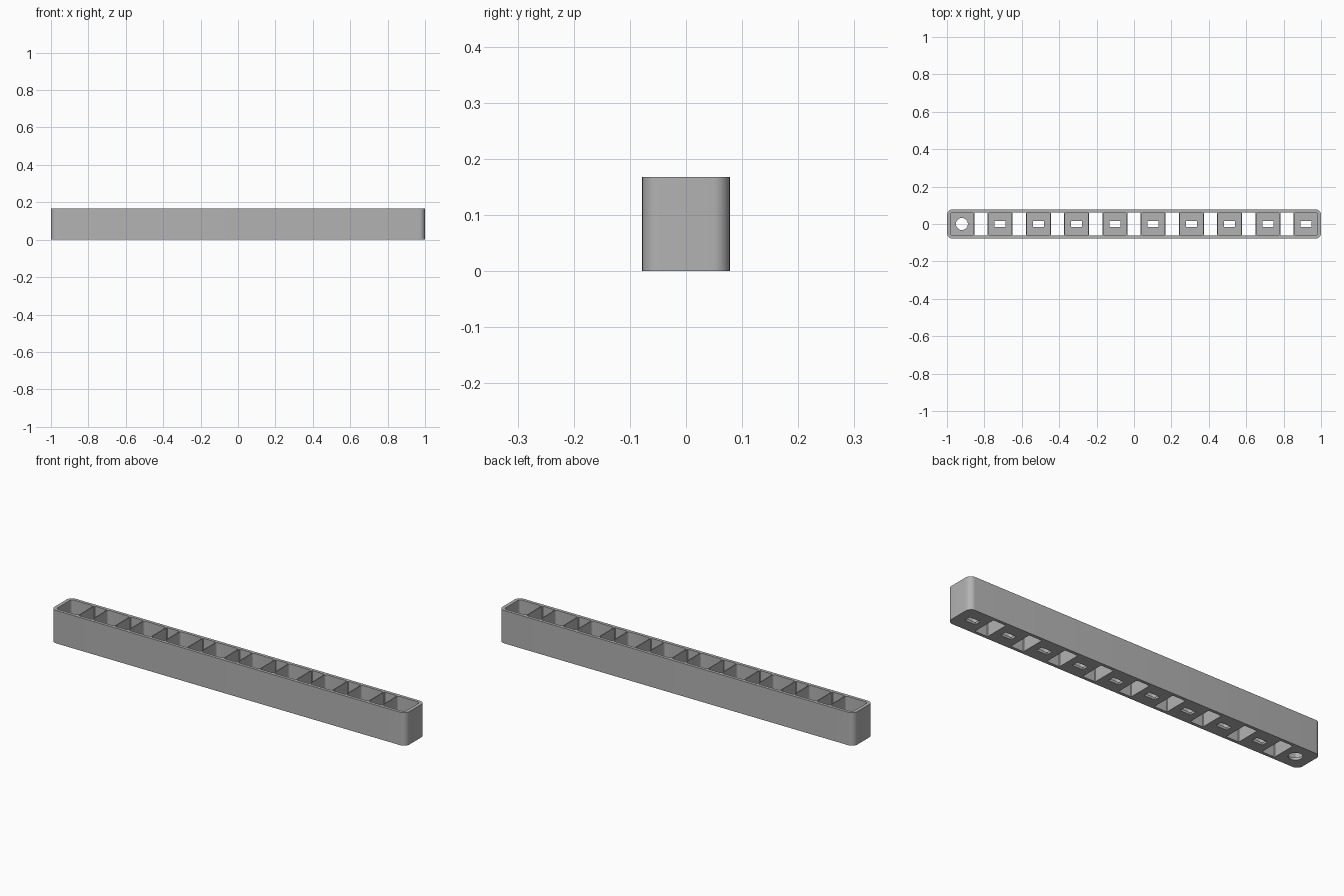
import bpy, bmesh, math

if "Cube" in bpy.data.objects:
    bpy.data.objects.remove(bpy.data.objects["Cube"])

LENGTH, DEPTH, HEIGHT = 2.0, 0.156, 0.168
PITCH, FLOOR, COUNT = 0.2045, 0.012, 10
POCKET, GAP, INNER_Y = 0.124, 0.072, 0.125

grey = bpy.data.materials.new("plain_grey")
grey.use_nodes = True
grey.diffuse_color = (0.45, 0.45, 0.45, 1)
grey.node_tree.nodes["Principled BSDF"].inputs["Base Color"].default_value = grey.diffuse_color


def outline(cx, w, d, r, steps):
    """Rounded rectangle, counterclockwise."""
    pts = []
    for k, (sx, sy) in enumerate(((1, 1), (-1, 1), (-1, -1), (1, -1))):
        for i in range(steps + 1):
            a = math.pi / 2 * (k + i / steps)
            pts.append((cx + sx * (w / 2 - r) + r * math.cos(a),
                        sy * (d / 2 - r) + r * math.sin(a)))
    return pts


def prism(bm, pts, z0, z1):
    """Closed vertical prism on an outline."""
    low = [bm.verts.new((x, y, z0)) for x, y in pts]
    high = [bm.verts.new((x, y, z1)) for x, y in pts]
    bm.faces.new(low[::-1])
    bm.faces.new(high)
    for i in range(len(pts)):
        j = (i + 1) % len(pts)
        bm.faces.new((low[i], low[j], high[j], high[i]))


def make(name, bm):
    mesh = bpy.data.meshes.new(name)
    bm.to_mesh(mesh)
    bm.free()
    mesh.materials.append(grey)
    obj = bpy.data.objects.new(name, mesh)
    bpy.context.collection.objects.link(obj)
    return obj


# Long body with rounded vertical corners
bm = bmesh.new()
prism(bm, outline(0, LENGTH, DEPTH, 0.03, 8), 0, HEIGHT)
body = make("compartment_tray", bm)

# Compartments with floors, and open shafts between them
wells, holes = bmesh.new(), bmesh.new()
for i in range(COUNT):
    x = (i - (COUNT - 1) / 2) * PITCH
    prism(wells, outline(x, POCKET, INNER_Y, 0.012, 4), FLOOR, HEIGHT + 0.1)
    if i < COUNT - 1:
        g = x + PITCH / 2
        prism(wells, outline(g, GAP, INNER_Y, 0.003, 1), -0.1, HEIGHT + 0.1)
    # Round hole in the first floor, slots in the others
    if i == 0:
        prism(holes, outline(x, 0.064, 0.064, 0.0319, 6), -0.1, FLOOR + 0.05)
    else:
        prism(holes, outline(x, 0.06, 0.034, 0.002, 1), -0.1, FLOOR + 0.05)

cutters = [make("well_cutter", wells), make("hole_cutter", holes)]
for cutter in cutters:
    cutter.hide_render = True
    mod = body.modifiers.new(cutter.name, 'BOOLEAN')
    mod.operation = 'DIFFERENCE'
    mod.solver = 'EXACT'
    mod.object = cutter

# Bake the cuts and drop the cutters
bpy.context.view_layer.objects.active = body
body.select_set(True)
for mod in list(body.modifiers):
    bpy.ops.object.modifier_apply(modifier=mod.name)
for cutter in cutters:
    bpy.data.objects.remove(cutter)
bpy.ops.object.shade_smooth_by_angle(angle=math.radians(30))
